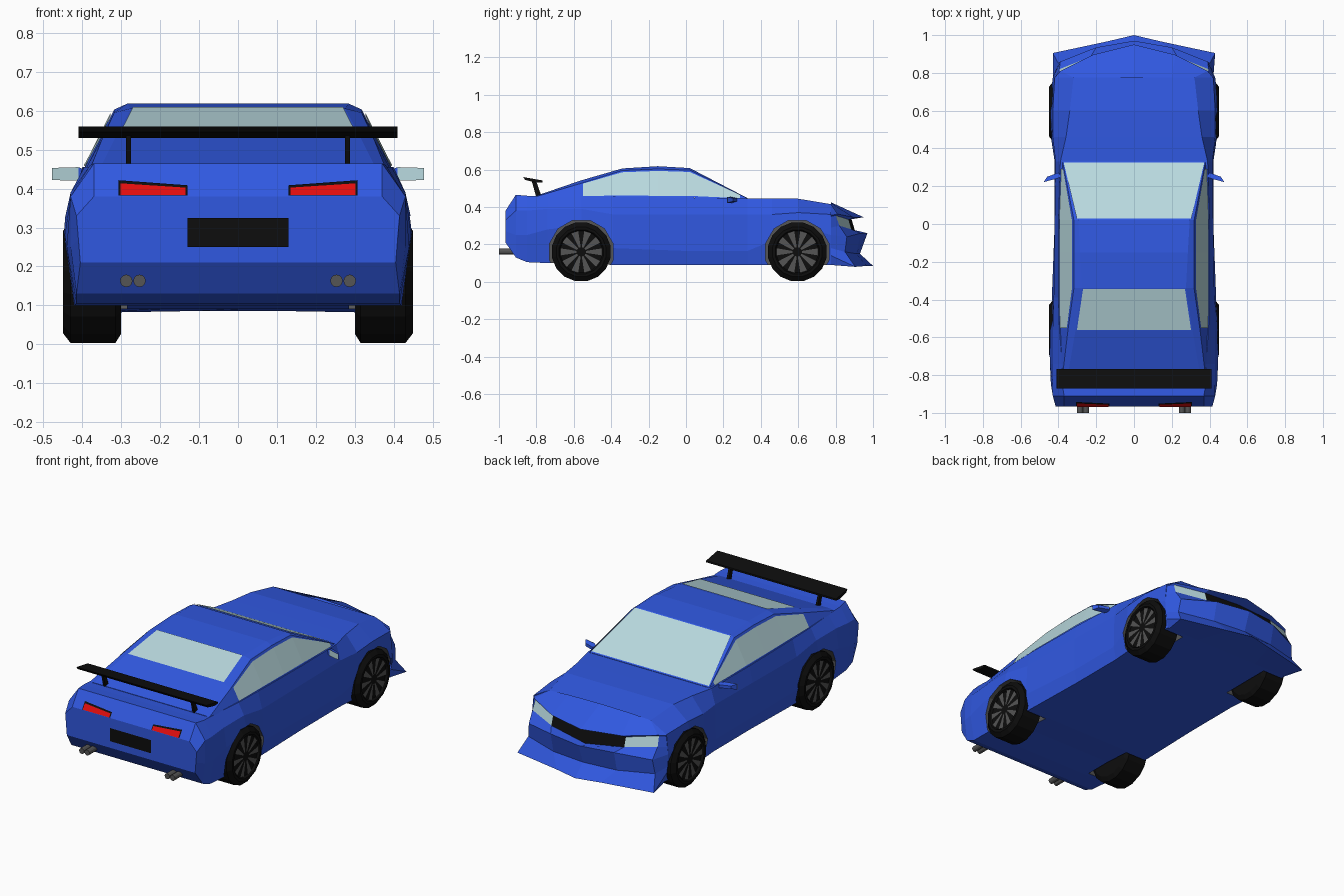
import bpy, bmesh, math
from mathutils import Vector

if "Cube" in bpy.data.objects:
    bpy.data.objects.remove(bpy.data.objects["Cube"])


def mat(name, c):
    m = bpy.data.materials.new(name)
    m.diffuse_color = (*c, 1)
    m.use_nodes = True
    m.node_tree.nodes["Principled BSDF"].inputs["Base Color"].default_value = m.diffuse_color
    return m


BLUE = mat("blue_paint", (.03, .098, .75))
GLASS = mat("pale_glass", (.48, .69, .73))
BLACK = mat("black", (.004, .004, .004))
GREY = mat("dark_grey", (.09, .09, .09))
RED = mat("red_light", (.75, .004, .004))


def mesh_obj(name, verts, faces, mats, fix=True):
    me = bpy.data.meshes.new(name)
    me.from_pydata([tuple(v) for v in verts], [], faces)
    for m in mats:
        me.materials.append(m)
    if fix:
        bm = bmesh.new()
        bm.from_mesh(me)
        bmesh.ops.recalc_face_normals(bm, faces=bm.faces)
        bm.to_mesh(me)
        bm.free()
    ob = bpy.data.objects.new(name, me)
    bpy.context.collection.objects.link(ob)
    return ob


def loft(name, sections, m):
    """sections: (y, [(x, z)...]) right halves, mirrored into closed rings"""
    verts, faces = [], []
    for y, half in sections:
        ring = half + [(-x, z) for x, z in reversed(half)]
        verts += [(x, y, z) for x, z in ring]
    n = 2 * len(sections[0][1])
    for i in range(len(sections) - 1):
        for j in range(n):
            k = (j + 1) % n
            faces.append((i*n + j, i*n + k, (i+1)*n + k, (i+1)*n + j))
    faces += [tuple(range(n)), tuple(range(len(verts) - n, len(verts)))]
    return mesh_obj(name, verts, faces, [m])


def plate(name, pts, m, out):
    """flat thin panel facing the direction 'out'"""
    p = [Vector(q) for q in pts]
    if (p[1] - p[0]).cross(p[2] - p[1]).dot(Vector(out)) < 0:
        p.reverse()
    return mesh_obj(name, p, [tuple(range(len(p)))], [m], False)


def prism(name, prof, x0, x1, m):
    """(y, z) outline extruded along x"""
    n = len(prof)
    verts = [(x, y, z) for x in (x0, x1) for y, z in prof]
    faces = [tuple(range(n)), tuple(range(n, 2*n))]
    faces += [(i, (i+1) % n, n + (i+1) % n, n + i) for i in range(n)]
    return mesh_obj(name, verts, faces, [m])


def lathe_x(name, prof, cy, cz, n, m, s=1):
    """(x, r) profile spun about an x axis"""
    verts = [(s*x, cy + r*math.cos(2*math.pi*(i+.5)/n), cz + r*math.sin(2*math.pi*(i+.5)/n))
             for x, r in prof for i in range(n)]
    faces = [(k*n + i, k*n + (i+1) % n, (k+1)*n + (i+1) % n, (k+1)*n + i)
             for k in range(len(prof) - 1) for i in range(n)]
    faces += [tuple(range(n)), tuple(range(len(verts) - n, len(verts)))]
    return mesh_obj(name, verts, faces, [m])


# lower body: y, bottom z, bottom x, side x z, shoulder x z, top x z
rows = [
    (-.965, .21, .405, .41, .27, .415, .33, .37, .38),
    (-.91, .13, .415, .43, .25, .43, .38, .37, .465),
    (-.85, .105, .415, .44, .25, .43, .38, .38, .46),
    (-.74, .10, .42, .445, .28, .43, .39, .38, .455),
    (-.56, .10, .43, .45, .30, .43, .39, .395, .455),
    (-.39, .09, .415, .435, .18, .425, .36, .40, .455),
    (0, .09, .405, .42, .165, .42, .36, .40, .45),
    (.33, .09, .405, .42, .165, .415, .36, .39, .445),
    (.46, .09, .415, .44, .22, .43, .36, .36, .445),
    (.60, .09, .42, .45, .30, .43, .37, .34, .444),
    (.775, .09, .41, .43, .25, .42, .36, .32, .415)]
body = loft("lower_body", [(r[0], [(r[2], r[1]), (r[3], r[4]), (r[5], r[6]), (r[7], r[8])])
                           for r in rows], BLUE)

# wheel wells cut out of the body
WHEELS = [(y, s) for y in (-.56, .595) for s in (1, -1)]
for y, s in WHEELS:
    cut = lathe_x("well_cutter", [(.285, .175), (.6, .175)], y, .16, 12, GREY, s)
    mod = body.modifiers.new("well", "BOOLEAN")
    mod.operation, mod.solver, mod.object = "DIFFERENCE", "EXACT", cut
    mod.material_mode = "TRANSFER"
    cut.hide_render = True
dg = bpy.context.evaluated_depsgraph_get()
cut_mesh = bpy.data.meshes.new_from_object(body.evaluated_get(dg))
body.modifiers.clear()
body.data = cut_mesh
for ob in [o for o in bpy.data.objects if o.name.startswith("well_cutter")]:
    bpy.data.objects.remove(ob)

# nose: rows from hood down to floor, columns from centre outwards
nose = [
    [(0, .775, .425), (.2, .775, .422), (.32, .775, .415), (.42, .775, .36)],
    [(0, .95, .345), (.22, .895, .345), (.39, .81, .362), (.418, .775, .355)],
    [(0, .885, .335), (.23, .87, .332), (.39, .80, .355), (.418, .775, .35)],
    [(0, .91, .25), (.23, .885, .28), (.395, .82, .30), (.425, .775, .29)],
    [(0, .97, .26), (.2, .935, .26), (.39, .86, .24), (.43, .775, .25)],
    [(0, .93, .15), (.2, .91, .15), (.40, .85, .16), (.428, .775, .18)],
    [(0, 1.0, .085), (.14, .967, .085), (.43, .905, .08), (.42, .775, .14)],
    [(0, .775, .09), (.2, .775, .09), (.40, .775, .09), (.41, .775, .09)]]
verts, faces, ids = [], [], []
for r in nose:
    verts += [(-x, y, z) for x, y, z in reversed(r[1:])] + r
for i in range(7):
    for j in range(6):
        faces.append((i*7 + j, i*7 + j + 1, i*7 + j + 8, i*7 + j + 7))
        ids.append({2: 1, 3: 1, 1: 2, 4: 2}.get(j, 0) if i == 2 else 0)
nose_ob = mesh_obj("nose_and_bumper", verts, faces, [BLUE, BLACK, GLASS])
for p, k in zip(nose_ob.data.polygons, ids):
    p.material_index = k

# cabin: y, base x z, edge x z, roof x z
cab = [(.33, .38, .443, .378, .445, .365, .447),
       (.02, .395, .45, .318, .597, .295, .608),
       (-.15, .395, .45, .318, .603, .285, .618),
       (-.34, .395, .452, .318, .595, .275, .606),
       (-.565, .39, .453, .35, .525, .31, .541),
       (-.80, .38, .453, .378, .456, .35, .46)]
loft("cabin", [(c[0], [(c[1], c[2]), (c[3], c[4]), (c[5], c[6])]) for c in cab], BLUE)


def side_point(y, t, s):
    for a, b in zip(cab, cab[1:]):
        if b[0] <= y <= a[0]:
            f = (a[0] - y) / (a[0] - b[0])
            c = [p + f*(q - p) for p, q in zip(a, b)]
            return (s*(c[1] + t*(c[3] - c[1]) + .004), y, c[2] + t*(c[4] - c[2]) + .002)


# windows
for s in (1, -1):
    ys = [.29, .02, -.15, -.34, -.55]
    for a, b in zip(ys, ys[1:]):
        plate("side_window", [side_point(a, .05, s), side_point(b, .05, s),
                              side_point(b, .92, s), side_point(a, .92, s)], GLASS, (s, 0, .3))
plate("windshield", [(-.372, .325, .453), (.372, .325, .453), (.303, .03, .608), (-.303, .03, .608)],
      GLASS, (0, .5, 1))
plate("rear_window", [(-.27, -.345, .609), (.27, -.345, .609), (.302, -.56, .546), (-.302, -.56, .546)],
      GLASS, (0, -.5, 1))

# rear spoiler
prism("spoiler_wing", [(-.87, .56), (-.86, .545), (-.80, .53), (-.768, .532), (-.768, .542)],
      -.41, .41, BLACK)


def tail(x, z, off):
    return (x, -.965 + (z - .38)*.647 - off, z + off*.5)


for s in (1, -1):
    prism("spoiler_post", [(-.825, .54), (-.80, .535), (-.77, .45), (-.80, .45)], s*.275, s*.288, BLACK)
    # tail lights on the sloping rear panel
    plate("tail_light_frame", [tail(s*x, z, .003) for x, z in
          ((.13, .381), (.307, .381), (.307, .42), (.13, .407))], BLACK, (0, -1, .6))
    plate("tail_light", [tail(s*x, z, .005) for x, z in
          ((.135, .381), (.302, .381), (.302, .411), (.135, .40))], RED, (0, -1, .6))
    # twin exhausts
    for x in (.253, .287):
        bpy.ops.mesh.primitive_cylinder_add(vertices=12, radius=.016, depth=.12,
                                            location=(s*x, -.94, .163), rotation=(math.pi/2, 0, 0))
        ex = bpy.context.object
        ex.name = "exhaust"
        ex.data.materials.append(GREY)
    # door mirrors: tapered housing with glass facing the rear
    v = [(.38, .25, .43), (.41, .24, .42), (.478, .222, .422), (.478, .222, .453), (.41, .24, .455),
         (.385, .25, .445), (.46, .25, .43), (.46, .25, .447), (.40, .272, .43), (.40, .272, .447)]
    f = [(0, 1, 4, 5), (1, 2, 3, 4), (2, 6, 7, 3), (6, 8, 9, 7), (8, 0, 5, 9),
         (0, 8, 6, 2, 1), (5, 4, 3, 7, 9)]
    mesh_obj("door_mirror", [(s*x, y, z) for x, y, z in v], f, [BLUE])
    plate("mirror_glass", [(s*x, y - .002, z) for x, y, z in v[1:5]], GLASS, (0, -1, 0))
plate("number_plate_panel", [(-.13, -.969, .25), (.13, -.969, .25), (.13, -.969, .325), (-.13, -.969, .325)],
      BLACK, (0, -1, 0))

# wheels: tyre lathed about x, with wedge spokes
tyre = [(.30, .08), (.30, .135), (.315, .16), (.43, .16), (.449, .135), (.449, .12), (.437, .113), (.437, .02)]
for y, s in WHEELS:
    lathe_x("tyre", tyre, y, .16, 16, BLACK, s)
    for k in range(10):
        a = 2*math.pi*k/10
        plate("wheel_spoke", [(s*.443, y + r*math.cos(a + d), .16 + r*math.sin(a + d))
                              for r, d in ((.025, -.2), (.113, -.17), (.113, .17), (.025, .2))],
              GREY, (s, 0, 0))
